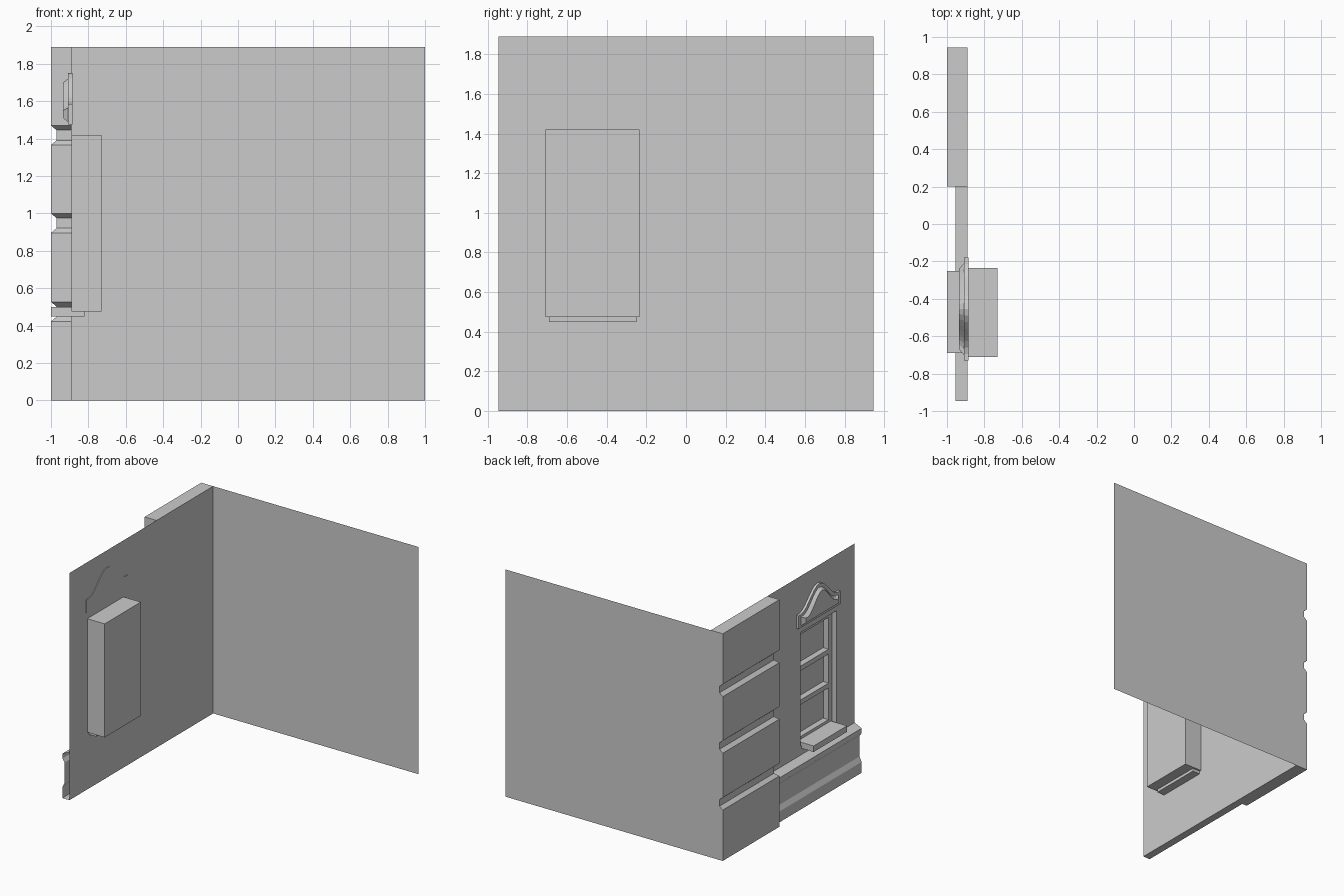
import bpy, bmesh, math

cube = bpy.data.objects.get("Cube")
if cube:
    bpy.data.objects.remove(cube)

plaster = bpy.data.materials.new("plaster_grey")
plaster.use_nodes = True
GREY = (0.6, 0.6, 0.6, 1)
plaster.diffuse_color = GREY
plaster.node_tree.nodes["Principled BSDF"].inputs["Base Color"].default_value = GREY

WALL, BACK, TOP = -0.89, 0.945, 1.89
Y0, Y1, Z0, Z1 = -0.71, -0.235, 0.475, 1.42      # window opening


def make(name, faces):
    """Object from a list of polygons, each a list of points."""
    bm = bmesh.new()
    for pts in faces:
        bm.faces.new([bm.verts.new(p) for p in pts])
    bmesh.ops.remove_doubles(bm, verts=bm.verts, dist=0.0005)
    bmesh.ops.recalc_face_normals(bm, faces=bm.faces)
    mesh = bpy.data.meshes.new(name)
    bm.to_mesh(mesh)
    bm.free()
    mesh.materials.append(plaster)
    obj = bpy.data.objects.new(name, mesh)
    bpy.context.collection.objects.link(obj)
    return obj


def panel(x, y0, y1, z0, z1):
    return [(x, y0, z0), (x, y1, z0), (x, y1, z1), (x, y0, z1)]


def bridge(a, b, closed=True):
    n = len(a)
    return [[a[i], a[(i + 1) % n], b[(i + 1) % n], b[i]] for i in range(n if closed else n - 1)]


def box(name, x0, x1, y0, y1, z0, z1):
    a, b = panel(x0, y0, y1, z0, z1), panel(x1, y0, y1, z0, z1)
    return make(name, bridge(a, b) + [a, b])


# Side wall with the window opening
make("side_wall", [panel(WALL, -BACK, Y0, 0, TOP), panel(WALL, Y1, BACK, 0, TOP),
                   panel(WALL, Y0, Y1, 0, Z0), panel(WALL, Y0, Y1, Z1, TOP)])

# Corner pier: stacked blocks parted by chamfered grooves that wrap the end
levels = [(0, 0)]
for z in (0.475, 0.948, 1.418):
    levels += [(z - 0.052, 0), (z - 0.027, 0.03), (z + 0.027, 0.03), (z + 0.052, 0)]
levels.append((TOP, 0))


def pier_ring(z, inset):
    return [(WALL, 0.2 + inset, z), (-1 + inset, 0.2 + inset, z), (-1 + inset, BACK, z)]


rings = [pier_ring(*lv) for lv in levels]
pier = [f for a, b in zip(rings, rings[1:]) for f in bridge(a, b, False)]
pier += [r + [(WALL, BACK, r[0][2])] for r in (rings[0], rings[-1])]
make("corner_pier", pier)

# Back wall, its edge following the pier grooves
make("back_wall", [[(1, BACK, 0), (1, BACK, TOP)] + [(-1 + i, BACK, z) for z, i in reversed(levels)]])

# Plinth moulding along the foot of the side wall, open at its ends
plinth = [(WALL, 0.4), (-0.955, 0.37), (-0.955, 0.33), (-0.935, 0.3),
          (-0.935, 0.13), (-0.955, 0.09), (-0.955, 0), (WALL, 0)]
make("plinth", bridge([(x, -BACK, z) for x, z in plinth], [(x, 0.2, z) for x, z in plinth], False))

# Window box behind the opening
front, rear = panel(WALL, Y0, Y1, Z0, Z1), panel(-0.73, Y0, Y1, Z0, Z1)
make("window_box", bridge(front, rear) + [rear])

# Window frame, bars and pane
FX, PX, W = -0.85, -0.8, 0.05
for name, a, b, c, d in (("frame_right", Y0, Y0 + W, Z0, Z1), ("frame_left", Y1 - W, Y1, Z0, Z1),
                         ("frame_bottom", Y0 + W, Y1 - W, Z0, Z0 + W), ("frame_top", Y0 + W, Y1 - W, Z1 - W, Z1)):
    box(name, FX, PX, a + 0.002, b - 0.002, c + 0.002, d - 0.002)
for i in (1, 2):
    z = Z0 + W + i * (Z1 - Z0 - 2 * W) / 3
    box(f"window_bar_{i}", FX, PX, Y0 + W, Y1 - W, z - 0.02, z + 0.02)
make("window_pane", [panel(PX, Y0, Y1, Z0, Z1)])

# Sill
box("window_sill", -1, -0.82, -0.69, -0.25, 0.45, 0.5)


# Arched pediment: back plate and a bevelled raised panel
def arch(x, half, base, shoulder, crown):
    pts = [(x, -0.455 - half, base), (x, -0.455 + half, base)]
    n = 16
    for i in range(n + 1):
        t = 1 - 2 * i / n
        rise = 0.5 + 0.5 * math.cos(math.pi * min(1, abs(t) * 1.12))
        pts.append((x, -0.455 + half * t, shoulder + (crown - shoulder) * rise))
    return pts


outer = arch(-0.885, 0.275, 1.475, 1.585, 1.75)
plate = arch(-0.91, 0.275, 1.475, 1.585, 1.75)
rim = arch(-0.91, 0.245, 1.49, 1.565, 1.72)
face = arch(-0.935, 0.215, 1.51, 1.55, 1.7)
make("pediment", bridge(outer, plate) + bridge(plate, rim) + bridge(rim, face) + [outer, face])
